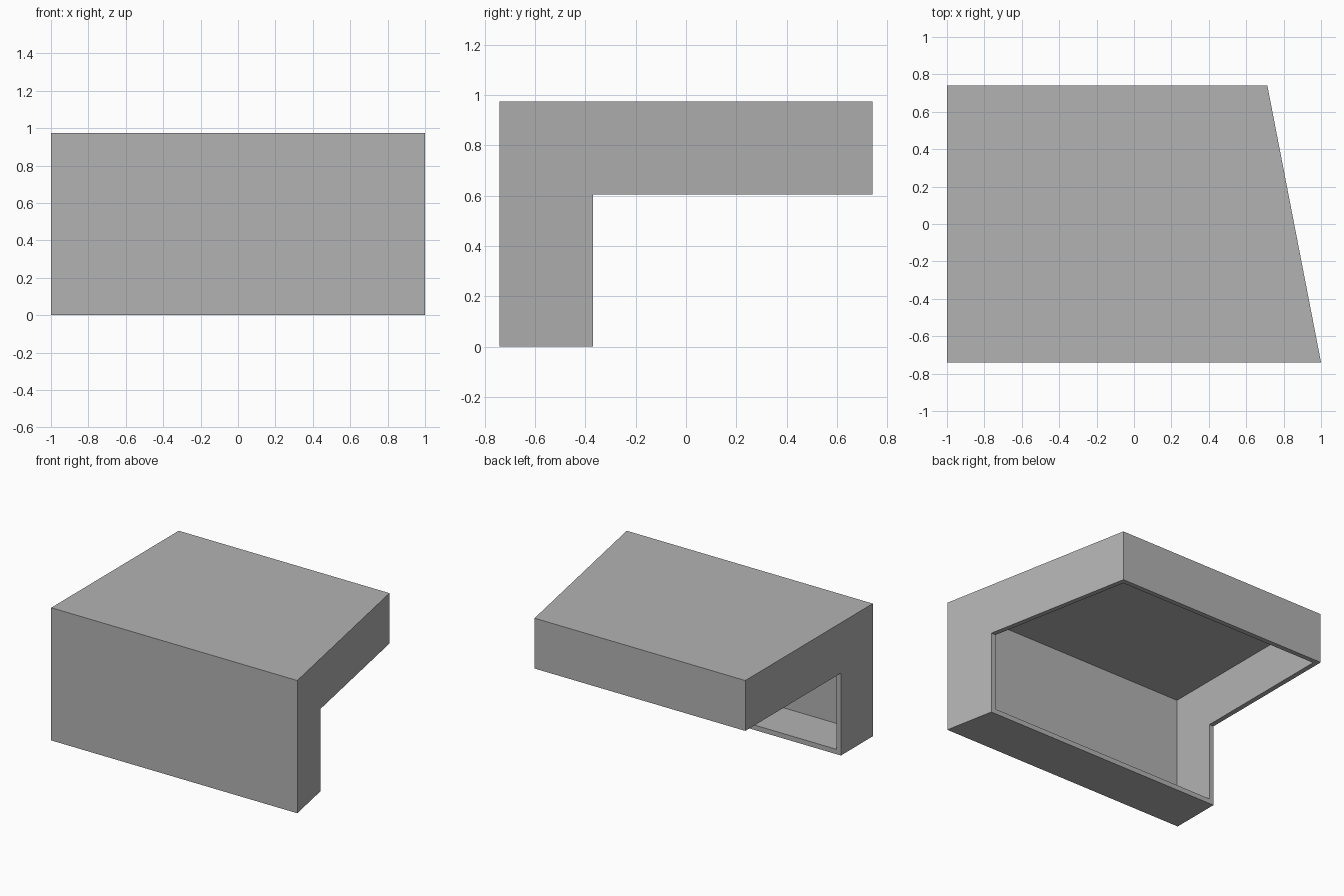
import bpy
import bmesh

cube = bpy.data.objects.get("Cube")
if cube:
    bpy.data.objects.remove(cube, do_unlink=True)

FRONT, BACK = -0.74, 0.74
LEG_BACK = -0.37          # rear edge of the leg
HEIGHT, UNDER = 0.975, 0.605
WALL = 0.036
SLOPE = (0.713 - 1.0) / (BACK - FRONT)


def slanted_x(y):
    """Position of the slanted side at depth y."""
    return 1.0 + SLOPE * (y - FRONT)


def prism(name, profile, inset=0.0):
    """Extrude a (y, z) profile from the straight side to the slanted side."""
    bm = bmesh.new()
    skew = inset * (1 + SLOPE ** 2) ** 0.5
    a = [bm.verts.new((-1 + inset, y, z)) for y, z in profile]
    b = [bm.verts.new((slanted_x(y) - skew, y, z)) for y, z in profile]
    bm.faces.new(a)
    bm.faces.new(b)
    for i in range(len(a)):
        j = (i + 1) % len(a)
        bm.faces.new((a[i], a[j], b[j], b[i]))
    bmesh.ops.recalc_face_normals(bm, faces=bm.faces)
    mesh = bpy.data.meshes.new(name)
    bm.to_mesh(mesh)
    bm.free()
    obj = bpy.data.objects.new(name, mesh)
    bpy.context.collection.objects.link(obj)
    return obj


# Plain grey
grey = bpy.data.materials.new("grey")
grey.use_nodes = True
colour = (0.45, 0.45, 0.45, 1)
grey.diffuse_color = colour
grey.node_tree.nodes["Principled BSDF"].inputs["Base Color"].default_value = colour

# Bent outer casing: upright leg with an overhanging top
shell = prism("casing_shell", [(FRONT, 0), (LEG_BACK, 0), (LEG_BACK, UNDER),
                               (BACK, UNDER), (BACK, HEIGHT), (FRONT, HEIGHT)])
shell.data.materials.append(grey)

# Hollow that opens through the underside and the back of the leg
y0, y1, z0, z1 = FRONT + WALL, BACK - WALL, WALL, HEIGHT - WALL
hollow = prism("hollow_cutter", [(y0, z0), (y1, z0), (y1, z1), (y0, z1)], WALL)
hollow.data.materials.append(grey)
hollow.hide_render = True

cut = shell.modifiers.new("hollow", 'BOOLEAN')
cut.operation = 'DIFFERENCE'
cut.solver = 'EXACT'
cut.object = hollow
bpy.context.view_layer.objects.active = shell
bpy.ops.object.modifier_apply(modifier=cut.name)
bpy.data.objects.remove(hollow, do_unlink=True)
